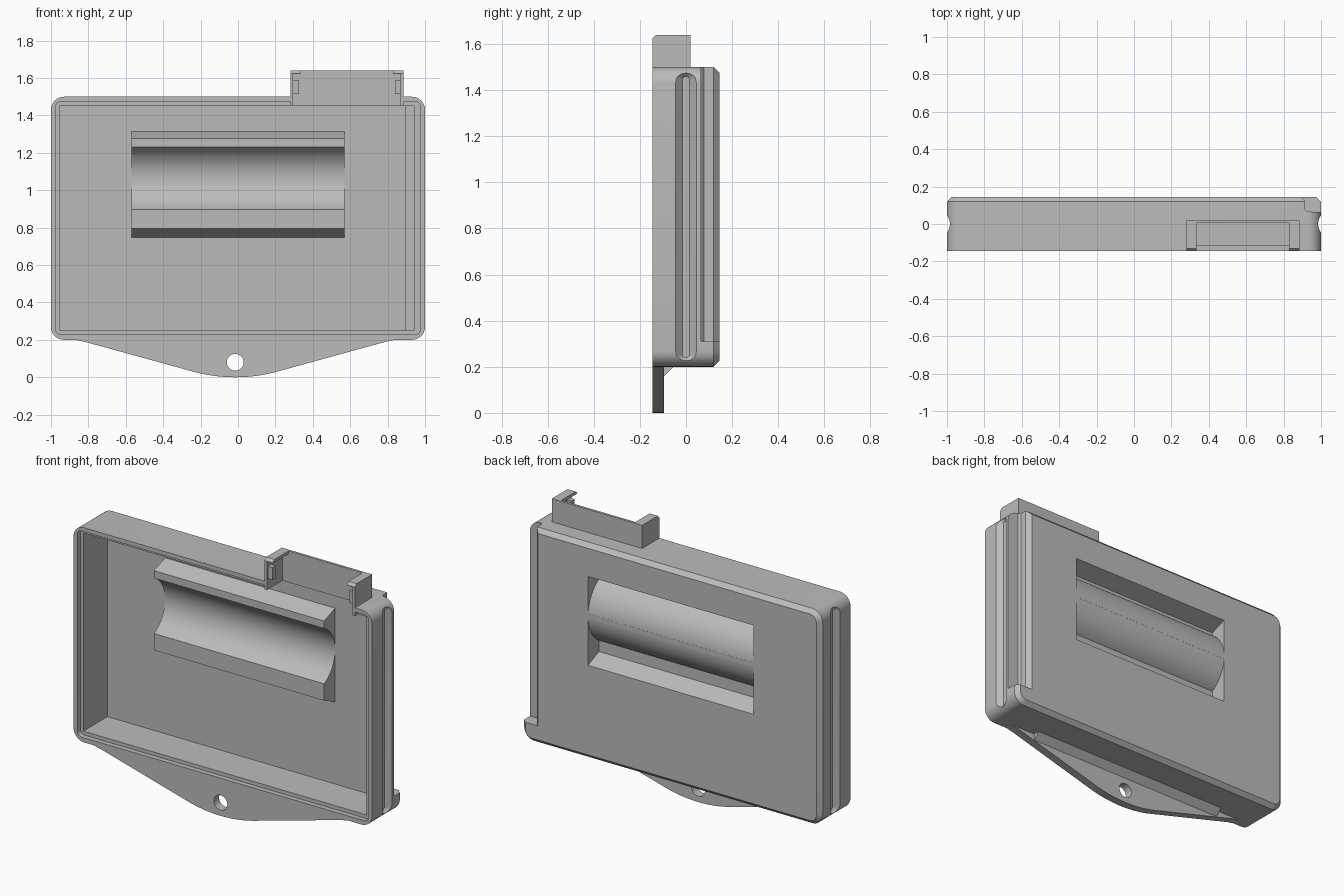
import bpy, bmesh, math

cube = bpy.data.objects.get("Cube")
if cube:
    bpy.data.objects.remove(cube)

grey = bpy.data.materials.new("plain grey")
grey.use_nodes = True
COLOR = (0.5, 0.5, 0.5, 1)
grey.diffuse_color = COLOR
grey.node_tree.nodes["Principled BSDF"].inputs["Base Color"].default_value = COLOR

FRONT, BACK = -0.145, 0.145


def loft(name, loops):
    """Closed solid skinned through loops of equal length."""
    bm = bmesh.new()
    rings = [[bm.verts.new(p) for p in loop] for loop in loops]
    n = len(rings[0])
    for a, b in zip(rings, rings[1:]):
        for i in range(n):
            j = (i + 1) % n
            bm.faces.new((a[i], a[j], b[j], b[i]))
    bm.faces.new(rings[0])
    bm.faces.new(rings[-1])
    bmesh.ops.recalc_face_normals(bm, faces=bm.faces)
    mesh = bpy.data.meshes.new(name)
    bm.to_mesh(mesh)
    bm.free()
    mesh.materials.append(grey)
    obj = bpy.data.objects.new(name, mesh)
    bpy.context.collection.objects.link(obj)
    return obj


def along_y(pts, y):
    return [(x, y, z) for x, z in pts]


def along_x(pts, x):
    return [(x, y, z) for y, z in pts]


def prism_x(name, pts, x0, x1):
    return loft(name, [along_x(pts, x0), along_x(pts, x1)])


def box(name, x0, x1, y0, y1, z0, z1):
    pts = [(x0, z0), (x1, z0), (x1, z1), (x0, z1)]
    return loft(name, [along_y(pts, y0), along_y(pts, y1)])


def arc(cx, cy, r, start, end, n):
    angles = [math.radians(start + (end - start) * i / n) for i in range(n + 1)]
    return [(cx + r * math.cos(a), cy + r * math.sin(a)) for a in angles]


def rounded(x0, x1, z0, z1, r, n=8):
    pts = []
    for k, (cx, cz) in enumerate([(x1 - r, z1 - r), (x0 + r, z1 - r),
                                  (x0 + r, z0 + r), (x1 - r, z0 + r)]):
        pts += arc(cx, cz, r, 90 * k, 90 * k + 90, n)
    return pts


def combine(target, other, operation="DIFFERENCE"):
    mod = target.modifiers.new("cut", "BOOLEAN")
    mod.operation, mod.solver, mod.object = operation, "EXACT", other
    bpy.context.view_layer.objects.active = target
    bpy.ops.object.modifier_apply(modifier=mod.name)
    bpy.data.objects.remove(other)


# Outer shell with rounded corners and a chamfered back edge
c = 0.025
outer = rounded(-1, 1, 0.2, 1.5, 0.07)
inner = rounded(-1 + c, 1 - c, 0.2 + c, 1.5 - c, 0.07 - c)
case = loft("case", [along_y(outer, FRONT), along_y(outer, BACK - c), along_y(inner, BACK)])

# Open front: rim step, main cavity and narrower deep cavity
lip = rounded(-0.975, 0.975, 0.228, 1.475, 0.03)
combine(case, loft("lip_cut", [along_y(lip, -0.2), along_y(lip, -0.115)]))
combine(case, box("cavity_cut", -0.955, 0.94, -0.2, 0.03, 0.25, 1.45))
combine(case, box("deep_cut", -0.955, 0.895, -0.1, 0.115, 0.25, 1.45))

# Tapered grooves down both sides
for side in (-1, 1):
    loops = []
    for x, w in ((1.015, 0.06), (0.97, 0.015)):
        top, bottom = 1.445, 0.255
        pts = arc(0, top, w, 0, 180, 12) + arc(0, bottom, w, 180, 360, 12)
        loops.append(along_x(pts, side * x))
    combine(case, loft("groove_cut", loops))

# Rebate down the back edge of the left side
rebate = [(0.89, 0.2), (0.89, 0.145), (0.915, 0.12), (0.915, 0.078),
          (0.928, 0.066), (1.1, 0.062), (1.1, 0.2)]
combine(case, loft("rebate_cut", [[(x, y, z) for x, y in rebate] for z in (0.31, 1.6)]))

# Slot through the top wall under the clip
combine(case, box("slot_cut", 0.295, 0.87, -0.2, 0.005, 1.4, 1.6))

# Curved strap seat: raised inside, with two grooves at the back
cy, cz, seat_y = -0.071, 1.064, 0.01
half = math.degrees(math.acos((seat_y - cy) / 0.186))
front_arc = arc(cy, cz, 0.186, -half, half, 24)
seat = [(0.13, 0.74), (seat_y, 0.795)] + front_arc + [(seat_y, 1.277), (0.13, 1.32)]
combine(case, prism_x("strap_seat", seat, -0.57, 0.57), "UNION")
half = math.degrees(math.acos((0.04 - cy) / 0.216))
for sign, wide, deep in ((-1, 0.767, 0.81), (1, 1.305, 1.268)):
    back_arc = arc(cy, cz, 0.216, sign * half, sign * 4, 16)
    pts = [(0.17, wide), (BACK, wide), (0.04, deep)] + back_arc + [(0.17, back_arc[-1][1])]
    combine(case, prism_x("strap_groove_cut", pts, -0.555, 0.555))

# Hanging flange with a hole and a sloped gusset behind it
mid = -0.015
flange = [(-0.87, 0.2), (-0.82, 0.19)]
flange += arc(mid, 0.85, 0.85, 255, 285, 16)
flange += [(0.79, 0.19), (0.84, 0.2)]
hanger = loft("hanging_flange", [along_y(flange, FRONT), along_y(flange, -0.095)])
hole = arc(mid, 0.08, 0.045, 0, 348.75, 31)
combine(hanger, loft("hole_cut", [along_y(hole, -0.3), along_y(hole, 0.1)]))
gusset = prism_x("flange_gusset", [(-0.095, 0.2), (-0.095, 0.16), (-0.055, 0.2)], -0.7, 0.67)

# Clip on the top edge: back plate, side arms, top lips and hooks
clip = [box("clip_back", 0.28, 0.885, 0.005, 0.02, 1.49, 1.64)]
for name, edge, s in (("right", 0.28, 1), ("left", 0.885, -1)):
    def span(a, b):
        return sorted((edge + s * a, edge + s * b))
    arm = [(0.005, 1.45), (FRONT, 1.45), (FRONT, 1.625), (FRONT + 0.015, 1.64), (0.005, 1.64)]
    clip.append(prism_x("clip_arm_" + name, arm, *span(0, 0.015)))
    top = [(0.005, 1.622), (FRONT, 1.622), (FRONT, 1.625), (FRONT + 0.015, 1.64), (0.005, 1.64)]
    clip.append(prism_x("clip_lip_" + name, top, *span(0.015, 0.055)))
    clip.append(box("clip_hook_" + name, *span(0.015, 0.045), -0.135, -0.105, 1.515, 1.59))

# Smooth the curves, keep the edges sharp
bpy.ops.object.select_all(action="DESELECT")
for obj in [case, hanger, gusset] + clip:
    obj.select_set(True)
bpy.context.view_layer.objects.active = case
bpy.ops.object.shade_smooth_by_angle(angle=math.radians(25))
